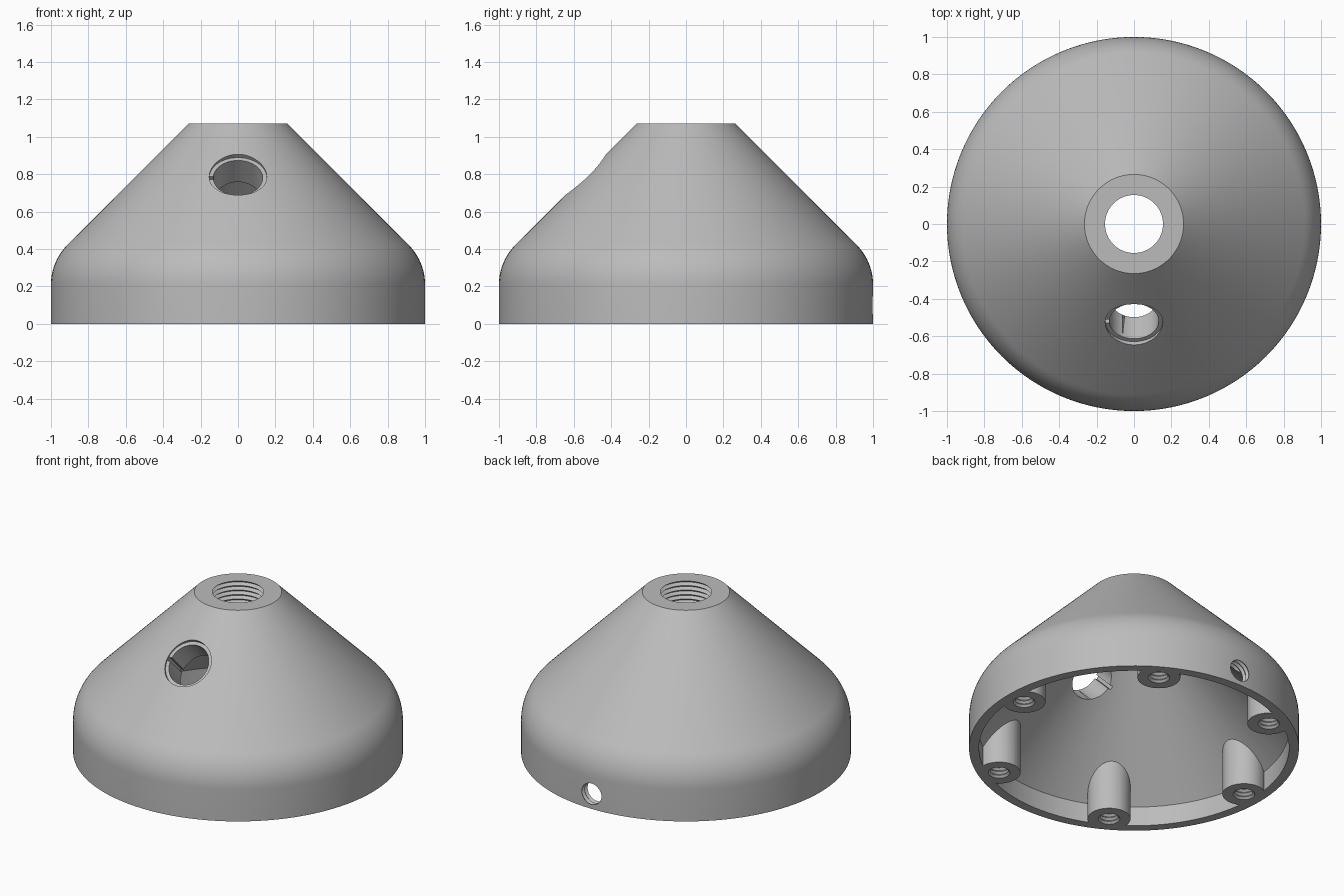
import bpy, bmesh, math
from mathutils import Matrix, Vector

cube = bpy.data.objects.get("Cube")
if cube:
    bpy.data.objects.remove(cube, do_unlink=True)

grey = bpy.data.materials.new("light_grey")
grey.use_nodes = True
grey.diffuse_color = (0.5, 0.5, 0.5, 1)
grey.node_tree.nodes["Principled BSDF"].inputs["Base Color"].default_value = (0.5, 0.5, 0.5, 1)


def add_object(name, bm, matrix=Matrix()):
    bmesh.ops.recalc_face_normals(bm, faces=bm.faces)
    bm.transform(matrix)
    mesh = bpy.data.meshes.new(name)
    bm.to_mesh(mesh)
    bm.free()
    mesh.materials.append(grey)
    obj = bpy.data.objects.new(name, mesh)
    bpy.context.collection.objects.link(obj)
    return obj


def lathe(name, profile, segments, matrix=Matrix()):
    """Revolve (radius, height) points that start and end on the axis."""
    bm = bmesh.new()
    verts = [bm.verts.new((r, 0, z)) for r, z in profile]
    edges = [bm.edges.new(pair) for pair in zip(verts, verts[1:])]
    bmesh.ops.spin(bm, geom=verts + edges, axis=(0, 0, 1), cent=(0, 0, 0),
                   angle=math.tau, steps=segments, use_merge=True)
    bmesh.ops.remove_doubles(bm, verts=bm.verts, dist=1e-5)
    return add_object(name, bm, matrix)


def rod(name, radius, low, high, segments, matrix=Matrix()):
    return lathe(name, [(0, low), (radius, low), (radius, high), (0, high)], segments, matrix)


def thread(name, minor, major, low, high, pitch, segments, matrix=Matrix()):
    count = 2 * round((high - low) / pitch)
    step = (high - low) / count
    ridges = [(major if i % 2 else minor, low + i * step) for i in range(count + 1)]
    return lathe(name, [(0, low)] + ridges + [(0, high)], segments, matrix)


def cut(target, cutter):
    cutter.hide_render = True
    mod = target.modifiers.new("cut", "BOOLEAN")
    mod.operation = "DIFFERENCE"
    mod.solver = "EXACT"
    mod.object = cutter
    bpy.context.view_layer.objects.active = target
    bpy.ops.object.modifier_apply(modifier=mod.name)
    bpy.data.objects.remove(cutter, do_unlink=True)


# Outer shell: straight skirt, rounded shoulder, 45 degree cone
bend = 0.3
skirt_top = 0.21
shoulder = []
for i in range(11):
    a = math.radians(45) * i / 10
    shoulder.append((1 - bend + bend * math.cos(a), skirt_top + bend * math.sin(a)))
shell = lathe("conical_housing",
              [(0, 0), (1, 0)] + shoulder + [(0.265, 1.07), (0, 1.07)], 128)

# Hollow inside, leaving six screw posts standing against the wall
cavity = lathe("cavity_cutter",
               [(0, -0.1), (0.94, -0.1), (0.94, 0.13), (0.14, 0.93), (0, 0.93)], 128)
posts = [Matrix.Rotation(math.radians(60 * i), 4, "Z") @ Matrix.Translation((0.87, 0, 0))
         for i in range(6)]
for place in posts:
    cut(cavity, rod("post_cutter", 0.13, -0.2, 0.7, 48, place))
cut(shell, cavity)

# Threaded screw holes in the posts
for place in posts:
    cut(shell, thread("screw_cutter", 0.053, 0.066, -0.013, 0.3, 0.026, 32, place))

# Threaded hole through the top
cut(shell, thread("top_thread_cutter", 0.155, 0.174, 0.8, 1.1, 0.03, 64))

# Recessed round port with a key slot, square to the front of the cone
port = Matrix.Translation((0, -0.5375, 0.7975)) @ Matrix.Rotation(math.radians(45), 4, "X")
cut(shell, rod("port_cutter", 0.132, -0.32, 0.2, 64, port))
cut(shell, rod("port_recess_cutter", 0.154, -0.025, 0.2, 64, port))
slot = bmesh.new()
bmesh.ops.create_cube(slot, size=1)
bmesh.ops.scale(slot, vec=Vector((0.06, 0.024, 0.36)), verts=slot.verts)
bmesh.ops.translate(slot, vec=Vector((-0.122, 0, -0.17)), verts=slot.verts)
cut(shell, add_object("slot_cutter", slot, port))

# Small threaded side hole at the back of the skirt
side = Matrix.Translation((0, 1, 0.1)) @ Matrix.Rotation(math.radians(90), 4, "X")
cut(shell, thread("side_hole_cutter", 0.07, 0.082, -0.06, 0.18, 0.03, 40, side))

# Smooth shading with crisp edges
bpy.ops.object.select_all(action="DESELECT")
shell.select_set(True)
bpy.context.view_layer.objects.active = shell
bpy.ops.object.shade_smooth_by_angle(angle=math.radians(30))
